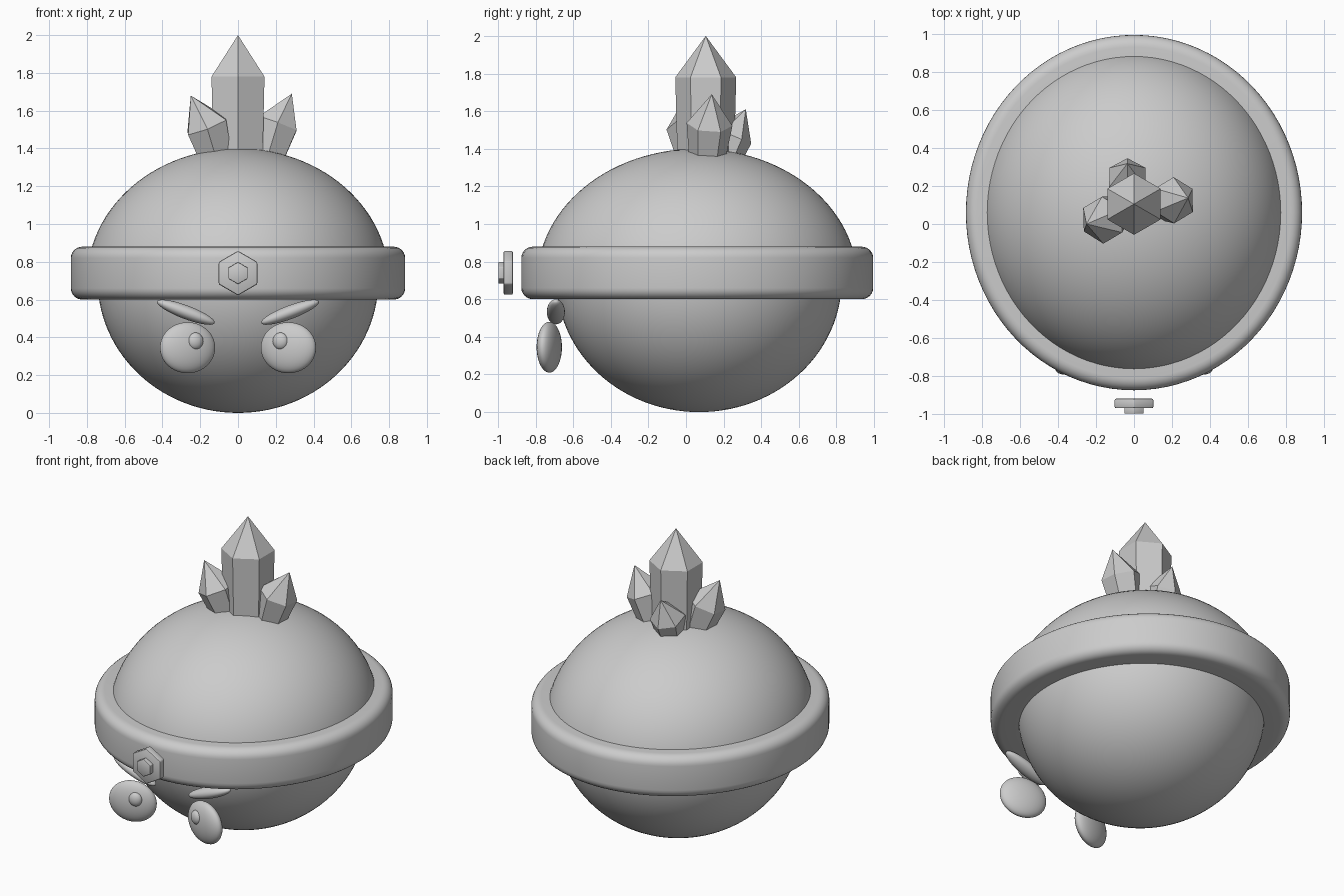
import bpy, bmesh, math
from mathutils import Vector, Matrix

cube = bpy.data.objects.get("Cube")
if cube:
    bpy.data.objects.remove(cube, do_unlink=True)

grey = bpy.data.materials.new("plain_grey")
grey.use_nodes = True
colour = (0.6, 0.6, 0.6, 1)
grey.diffuse_color = colour
grey.node_tree.nodes["Principled BSDF"].inputs["Base Color"].default_value = colour


def finish(bm, name, smooth=True):
    bmesh.ops.recalc_face_normals(bm, faces=bm.faces[:])
    mesh = bpy.data.meshes.new(name)
    bm.to_mesh(mesh)
    bm.free()
    mesh.materials.append(grey)
    obj = bpy.data.objects.new(name, mesh)
    bpy.context.collection.objects.link(obj)
    if smooth:
        bpy.ops.object.select_all(action='DESELECT')
        obj.select_set(True)
        bpy.context.view_layer.objects.active = obj
        bpy.ops.object.shade_smooth_by_angle(angle=math.radians(40))
    return obj


def lathe(name, profile, stretch, y, closed=False, steps=96):
    """Spin a radius/height profile around z, stretched along y."""
    bm = bmesh.new()
    verts = [bm.verts.new((r, 0, z)) for r, z in profile]
    pairs = list(zip(verts, verts[1:]))
    if closed:
        pairs.append((verts[-1], verts[0]))
    edges = [bm.edges.new(p) for p in pairs]
    bmesh.ops.spin(bm, geom=verts + edges, cent=(0, 0, 0), axis=(0, 0, 1),
                   angle=math.tau, steps=steps)
    bmesh.ops.remove_doubles(bm, verts=bm.verts[:], dist=0.0005)
    bmesh.ops.transform(bm, verts=bm.verts[:],
                        matrix=Matrix.Translation((0, y, 0)) @ Matrix.Diagonal((1, stretch, 1, 1)))
    return finish(bm, name)


def ellipsoid(name, centre, radii, rotation):
    bm = bmesh.new()
    bmesh.ops.create_uvsphere(bm, u_segments=32, v_segments=20, radius=1)
    bmesh.ops.transform(bm, verts=bm.verts[:],
                        matrix=Matrix.Translation(centre) @ rotation @ Matrix.Diagonal((*radii, 1)))
    return finish(bm, name)


def crystal(name, base, shoulder, apex, r_base, r_shoulder):
    """Six-sided shaft that widens to a shoulder and ends in a point."""
    base, shoulder, apex = Vector(base), Vector(shoulder), Vector(apex)
    turn = Vector((0, 0, 1)).rotation_difference(apex - base)
    bm = bmesh.new()
    rings = []
    for centre, r in ((base, r_base), (shoulder, r_shoulder)):
        rings.append([bm.verts.new(centre + turn @ Vector(
            (r * math.sin(k * math.pi / 3), r * math.cos(k * math.pi / 3), 0))) for k in range(6)])
    tip = bm.verts.new(apex)
    low, high = rings
    bm.faces.new(low)
    for k in range(6):
        n = (k + 1) % 6
        bm.faces.new((low[k], low[n], high[n], high[k]))
        bm.faces.new((high[k], high[n], tip))
    return finish(bm, name, smooth=False)


def hex_plate(name, y_front, y_back, radius, bevel):
    bm = bmesh.new()
    bmesh.ops.create_cone(bm, cap_ends=True, segments=6, radius1=radius, radius2=radius,
                          depth=y_back - y_front)
    bmesh.ops.bevel(bm, geom=bm.edges[:], offset=bevel, segments=2, profile=0.5, affect='EDGES')
    place = Matrix.Translation((0, (y_front + y_back) / 2, 0.74)) @ Matrix.Rotation(math.pi / 2, 4, 'X')
    bmesh.ops.transform(bm, verts=bm.verts[:], matrix=place)
    return finish(bm, name)


def arc(radius, middle, height, start, end, count=28):
    angles = [math.radians(start + (end - start) * i / count) for i in range(count + 1)]
    return [(radius * math.cos(a), middle + height * math.sin(a)) for a in angles]


# Body halves
lathe("upper_dome", arc(0.80, 0.70, 0.70, 0, 90), 1.033 * 1.03, 0.06)
lathe("lower_bowl", arc(0.743, 0.70, 0.70, 0, -90), 1.02, 0.07)

# Rounded head band
corner = 0.06
outer = 0.885 - corner
band = [(0.70, 0.60)]
band += [(outer + r, z) for r, z in arc(corner, 0.60 + corner, corner, -90, 0, 6)]
band += [(outer + r, z) for r, z in arc(corner, 0.88 - corner, corner, 0, 90, 6)]
band += [(0.70, 0.88)]
lathe("head_band", band, 1.057, 0.06, closed=True)

# Hexagonal badge floating before the band
hex_plate("badge_plate", -0.97, -0.92, 0.118, 0.008)
hex_plate("badge_stud", -0.998, -0.96, 0.058, 0.003)

# Eyes, pupils and brows
for side, label in ((1, "left"), (-1, "right")):
    inward = Matrix.Rotation(-0.28 * side, 4, 'Z')
    slant = Matrix.Rotation(-0.36 * -side, 4, 'Y')
    slant.invert()
    ellipsoid(label + "_eye", (0.267 * side, -0.727, 0.345), (0.152, 0.055, 0.135), inward)
    ellipsoid(label + "_pupil", (0.225 * side, -0.76, 0.38), (0.042, 0.028, 0.045), inward)
    ellipsoid(label + "_brow", (0.276 * side, -0.692, 0.533), (0.163, 0.048, 0.036), slant)

# Crystal cluster
crystal("main_crystal", (0, 0.105, 1.25), (0, 0.105, 1.78), (0, 0.105, 2.0), 0.148, 0.162)
crystal("left_crystal", (0.14, 0.11, 1.30), (0.21, 0.125, 1.53), (0.285, 0.137, 1.69), 0.09, 0.122)
crystal("right_crystal", (-0.10, 0.06, 1.30), (-0.165, 0.02, 1.52), (-0.25, 0.0, 1.68), 0.09, 0.125)
crystal("back_crystal", (-0.03, 0.18, 1.28), (-0.035, 0.245, 1.47), (-0.035, 0.318, 1.61), 0.08, 0.11)
